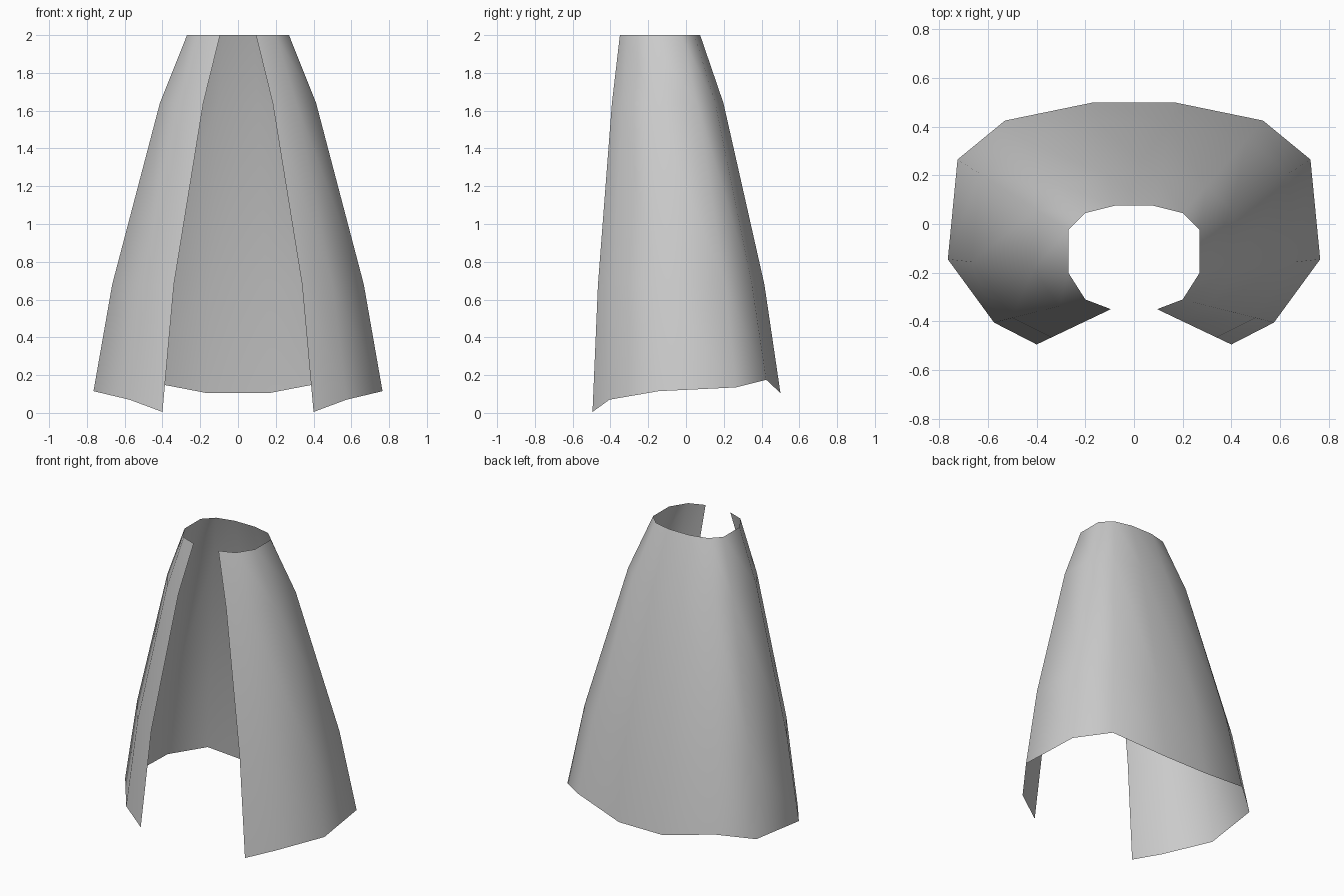
import bpy
import bmesh
from mathutils import Vector

cube = bpy.data.objects.get("Cube")
if cube:
    bpy.data.objects.remove(cube, do_unlink=True)

# Grey cloth
cloth = bpy.data.materials.new("grey_cloth")
cloth.use_nodes = True
grey = (0.6, 0.6, 0.6, 1)
cloth.diffuse_color = grey
cloth.node_tree.nodes["Principled BSDF"].inputs["Base Color"].default_value = grey

# Half outlines of collar and hem, from the front opening to the back
collar = [(0.095, -0.35, 2), (0.2, -0.31, 2), (0.27, -0.2, 2),
          (0.27, -0.025, 2), (0.2, 0.045, 2), (0.08, 0.075, 2)]
hem = [(0.4, -0.495, 0.005), (0.575, -0.405, 0.07), (0.765, -0.145, 0.115),
       (0.725, 0.265, 0.135), (0.53, 0.425, 0.175), (0.165, 0.5, 0.105)]


def full(half):
    """Mirror a half outline round to the other side of the opening."""
    return [Vector(p) for p in half] + [Vector((-x, y, z)) for x, y, z in reversed(half)]


# Each ring: spread from collar to hem, and height (None follows the hem)
rings = [(0, 2), (0.29, 1.64), (0.8, 0.68), (1, None)]

bm = bmesh.new()
rows = []
for spread, height in rings:
    row = []
    for top, low in zip(full(collar), full(hem)):
        p = top.lerp(low, spread)
        if height is not None:
            p.z = height
        row.append(bm.verts.new(p))
    rows.append(row)

for upper, lower in zip(rows, rows[1:]):
    for i in range(len(upper) - 1):
        bm.faces.new((upper[i], lower[i], lower[i + 1], upper[i + 1]))

mesh = bpy.data.meshes.new("cape")
bm.to_mesh(mesh)
bm.free()
mesh.materials.append(cloth)
mesh.shade_smooth()
cape = bpy.data.objects.new("cape", mesh)
bpy.context.collection.objects.link(cape)
